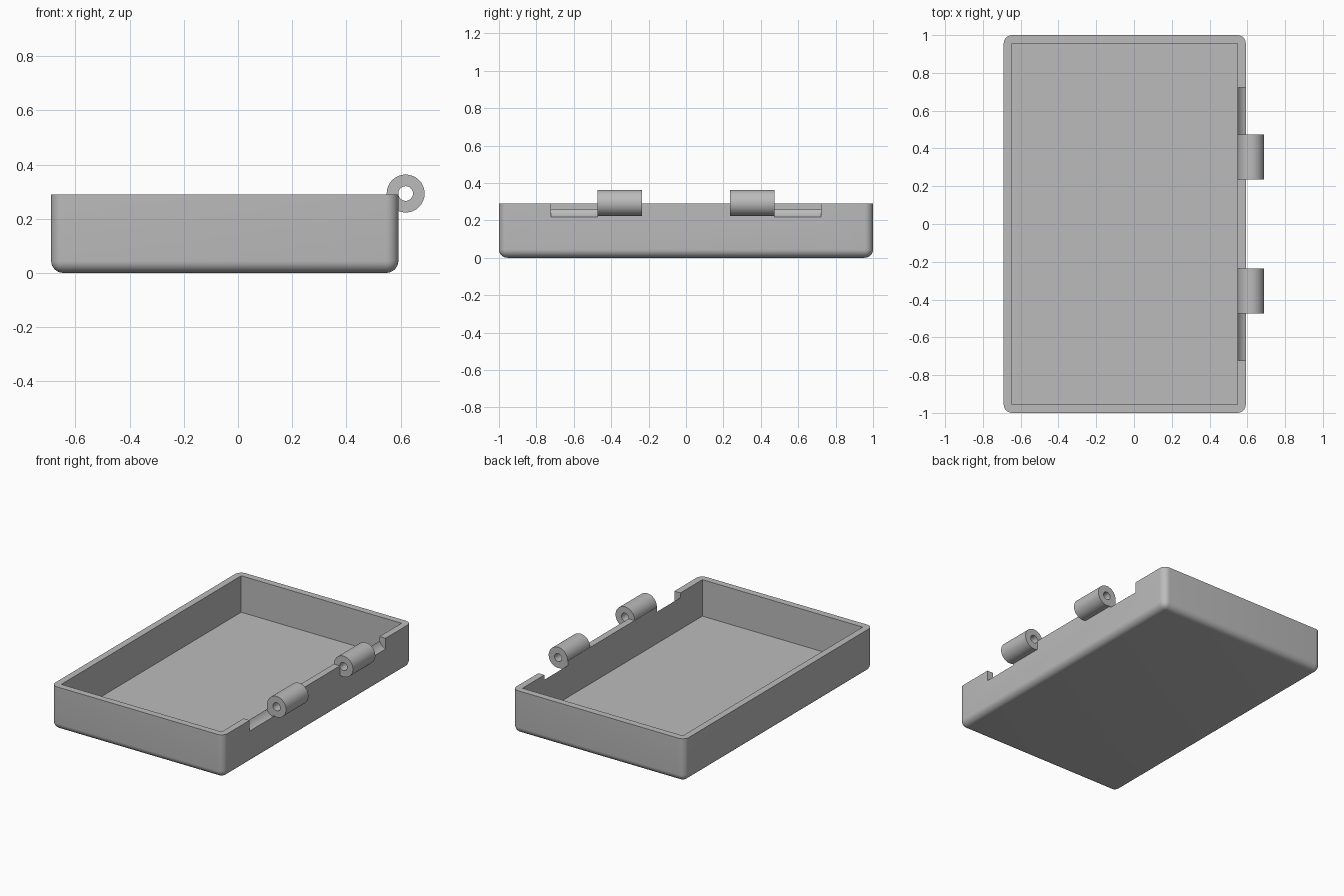
import bpy
import bmesh
from math import pi
from mathutils import Matrix, Vector

cube = bpy.data.objects.get("Cube")
if cube:
    bpy.data.objects.remove(cube, do_unlink=True)

# Main dimensions
X0, X1 = -0.69, 0.592
HALF_Y, HEIGHT = 1.0, 0.29
WALL, FLOOR, ROUND = 0.045, 0.045, 0.045
HINGE_X, HINGE_Z, HINGE_R, HOLE_R = 0.619, 0.293, 0.07, 0.027
KNUCKLE_Y0, KNUCKLE_Y1, NOTCH_Y1 = 0.236, 0.474, 0.722

grey = bpy.data.materials.new("plain grey")
grey.use_nodes = True
grey.diffuse_color = (0.5, 0.5, 0.5, 1)
grey.node_tree.nodes["Principled BSDF"].inputs["Base Color"].default_value = (0.5, 0.5, 0.5, 1)


def add_object(name, bm):
    bmesh.ops.recalc_face_normals(bm, faces=bm.faces)
    mesh = bpy.data.meshes.new(name)
    bm.to_mesh(mesh)
    bm.free()
    mesh.materials.append(grey)
    obj = bpy.data.objects.new(name, mesh)
    bpy.context.collection.objects.link(obj)
    return obj


def box(low, high):
    low, high = Vector(low), Vector(high)
    bm = bmesh.new()
    place = Matrix.Translation((low + high) / 2) @ Matrix.Diagonal((*(high - low), 1))
    bmesh.ops.create_cube(bm, size=1, matrix=place)
    return bm


def hinge_rod(name, radius, y0, y1):
    """Cylinder along the hinge axis."""
    bm = bmesh.new()
    place = Matrix.Translation((HINGE_X, (y0 + y1) / 2, HINGE_Z)) @ Matrix.Rotation(pi / 2, 4, "X")
    bmesh.ops.create_cone(bm, cap_ends=True, segments=64, radius1=radius,
                          radius2=radius, depth=abs(y1 - y0), matrix=place)
    return add_object(name, bm)


def cut(target, cutter):
    cutter.hide_render = True
    mod = target.modifiers.new("cut", "BOOLEAN")
    mod.operation = "DIFFERENCE"
    mod.solver = "EXACT"
    mod.object = cutter
    bpy.context.view_layer.objects.active = target
    bpy.ops.object.modifier_apply(modifier=mod.name)
    bpy.data.objects.remove(cutter, do_unlink=True)


def smooth(obj):
    bpy.ops.object.select_all(action="DESELECT")
    obj.select_set(True)
    bpy.context.view_layer.objects.active = obj
    bpy.ops.object.shade_smooth_by_angle(angle=pi / 6)


# Tray: block with rounded corners and underside edges, open flat rim
bm = box((X0, -HALF_Y, 0), (X1, HALF_Y, HEIGHT))
edges = [e for e in bm.edges if any(v.co.z < HEIGHT / 2 for v in e.verts)]
bmesh.ops.bevel(bm, geom=edges, offset=ROUND, segments=8, profile=0.5, affect="EDGES")
tray = add_object("tray", bm)

# Square-cornered cavity
cut(tray, add_object("cavity_cutter", box((X0 + WALL, -HALF_Y + WALL, FLOOR),
                                          (X1 - WALL, HALF_Y - WALL, HEIGHT + WALL))))

# Curved clearance notches and hinge knuckles on both halves of the hinge wall
for side, label in ((1, "back"), (-1, "front")):
    cut(tray, hinge_rod("notch_cutter", 0.08, side * KNUCKLE_Y1, side * NOTCH_Y1))
    knuckle = hinge_rod(label + "_hinge_knuckle", HINGE_R, side * KNUCKLE_Y0, side * KNUCKLE_Y1)
    cut(knuckle, hinge_rod("pin_cutter", HOLE_R, side * (KNUCKLE_Y0 - 0.1), side * (KNUCKLE_Y1 + 0.1)))
    smooth(knuckle)

smooth(tray)
